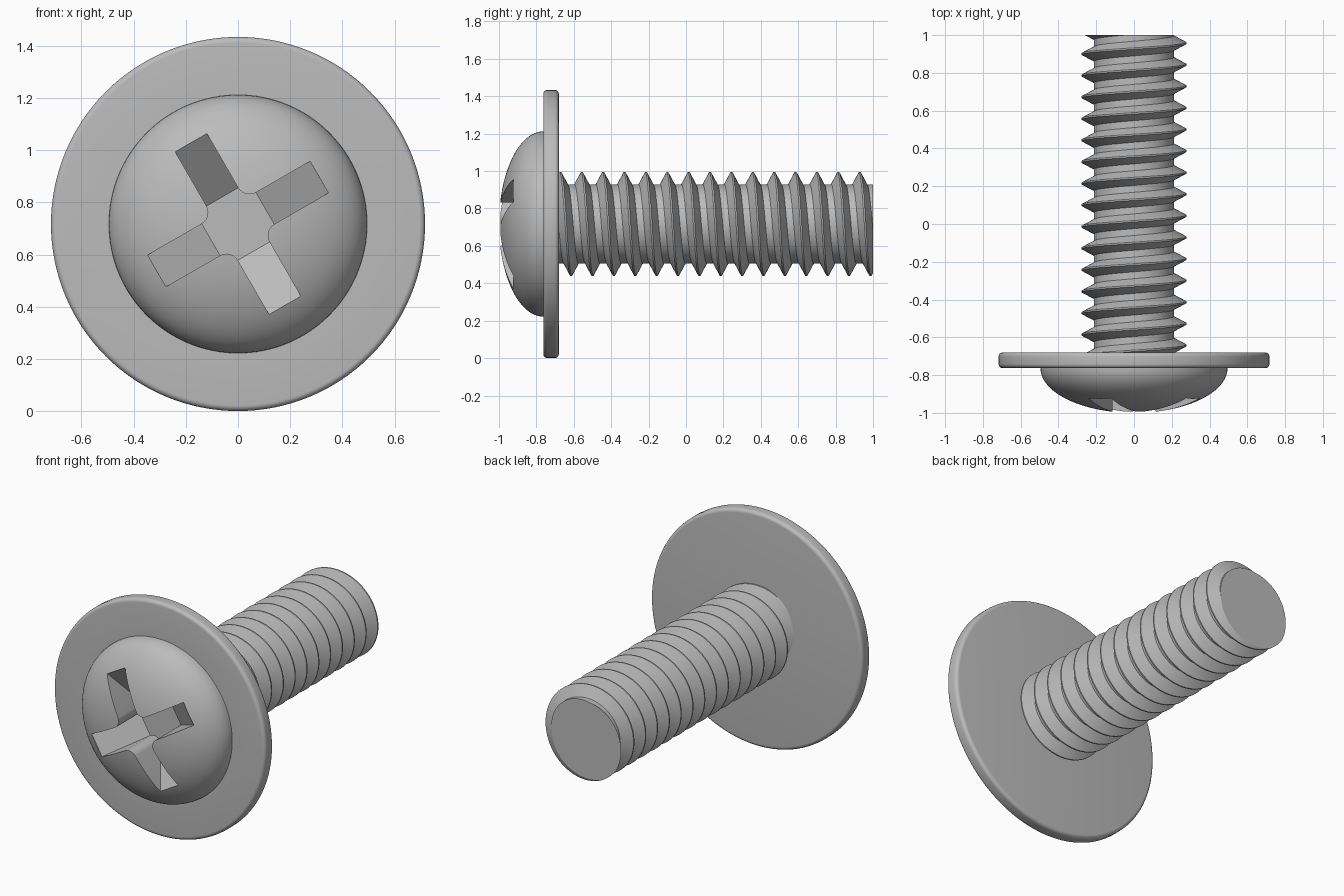
import bpy, bmesh, math

if "Cube" in bpy.data.objects:
    bpy.data.objects.remove(bpy.data.objects["Cube"])

CZ = 0.717                      # height of the screw axis, which runs along y
steel = bpy.data.materials.new("grey_steel")
steel.diffuse_color = (0.5, 0.5, 0.5, 1)
steel.use_nodes = True
steel.node_tree.nodes["Principled BSDF"].inputs["Base Color"].default_value = steel.diffuse_color


def point(r, t, y):
    """Point at radius r, angle t (from +z towards +x) around the screw axis."""
    return (r * math.sin(t), y, CZ + r * math.cos(t))


def make_object(name, bm):
    bmesh.ops.recalc_face_normals(bm, faces=bm.faces)
    me = bpy.data.meshes.new(name)
    bm.to_mesh(me)
    bm.free()
    me.materials.append(steel)
    ob = bpy.data.objects.new(name, me)
    bpy.context.collection.objects.link(ob)
    return ob


def smooth(ob, deg):
    bpy.ops.object.select_all(action='DESELECT')
    ob.select_set(True)
    bpy.context.view_layer.objects.active = ob
    bpy.ops.object.shade_smooth_by_angle(angle=math.radians(deg))


# Domed head and washer flange: one turned solid
def lathe(name, profile, n=128):
    bm = bmesh.new()
    rings = [[bm.verts.new(point(r, 2 * math.pi * i / n, y)) for i in range(n)]
             for r, y in profile]
    for a, b in zip(rings, rings[1:]):
        for i in range(n):
            j = (i + 1) % n
            bm.faces.new((a[i], a[j], b[j], b[i]))
    bm.faces.new(rings[0])
    bm.faces.new(rings[-1])
    return make_object(name, bm)


FRONT, BACK, RIM, B = -0.763, -0.68, 0.717, 0.022
profile = []
for k in range(1, 25):          # elliptical dome
    a = math.pi / 2 * k / 24
    profile.append((0.495 * math.sin(a), FRONT - 0.237 * math.cos(a)))
for k in range(7):              # rounded front edge of the flange
    a = math.pi / 2 * k / 6
    profile.append((RIM - B + B * math.sin(a), FRONT + B - B * math.cos(a)))
for k in range(7):              # rounded back edge
    a = math.pi / 2 * k / 6
    profile.append((RIM - B + B * math.cos(a), BACK - B + B * math.sin(a)))
head = lathe("flanged_head", profile)

# Cross recess cutter: filleted cross whose arm floors slope down to the centre
H, F, L = 0.07, 0.05, 0.36      # half arm width, fillet radius, arm length
outline = []
for q in range(4):
    pts = [(L, -H), (L, H)]
    for k in range(7):
        a = math.pi / 2 * k / 6
        pts.append((H + F - F * math.sin(a), H + F - F * math.cos(a)))
    rot = math.radians(30 + 90 * q)
    for u, v in pts:
        outline.append((u * math.cos(rot) - v * math.sin(rot),
                        u * math.sin(rot) + v * math.cos(rot), u == L))
bm = bmesh.new()
top = [bm.verts.new((x, -1.1, CZ + z)) for x, z, _ in outline]
low = [bm.verts.new((x, -0.92 if end else -0.75, CZ + z)) for x, z, end in outline]
N = len(outline)
for i in range(N):
    j = (i + 1) % N
    bm.faces.new((top[i], top[j], low[j], low[i]))
bm.faces.new(top)
for q in range(4):
    s = 9 * q
    bm.faces.new((low[s - 1], low[s], low[s + 1], low[s + 2]))
bm.faces.new([low[i] for i in range(N) if not outline[i][2]])
cutter = make_object("recess_cutter", bm)
cutter.hide_render = True

bpy.context.view_layer.objects.active = head
mod = head.modifiers.new("cross_recess", 'BOOLEAN')
mod.operation = 'DIFFERENCE'
mod.solver = 'EXACT'
mod.object = cutter
bpy.ops.object.modifier_apply(modifier=mod.name)
bpy.data.objects.remove(cutter)
smooth(head, 25)

# Threaded shank: right-handed helical sweep of the thread profile
PITCH, Y0, SEG = 0.1143, -0.557, 96
tooth = [(-0.004, 0.278), (0.004, 0.278), (0.039, 0.212), (0.0753, 0.212)]
bm = bmesh.new()
cols = []
for i in range(SEG + 1):
    t = i / SEG
    cols.append([bm.verts.new(point(r, 2 * math.pi * t, Y0 + PITCH * (k + t) + dy))
                 for k in range(-4, 17) for dy, r in tooth])
for a, b in zip(cols, cols[1:]):
    for m in range(len(a) - 1):
        bm.faces.new((a[m], b[m], b[m + 1], a[m + 1]))
bmesh.ops.remove_doubles(bm, verts=bm.verts, dist=1e-4)
for y, d in ((-0.7, -1), (1.0, 1)):     # trim both ends flat and cap them
    cut = bmesh.ops.bisect_plane(bm, geom=bm.verts[:] + bm.edges[:] + bm.faces[:],
                                 plane_co=(0, y, 0), plane_no=(0, d, 0), clear_outer=True)
    rim = [e for e in cut["geom_cut"] if isinstance(e, bmesh.types.BMEdge)]
    bmesh.ops.holes_fill(bm, edges=rim, sides=0)
smooth(make_object("threaded_shank", bm), 25)
